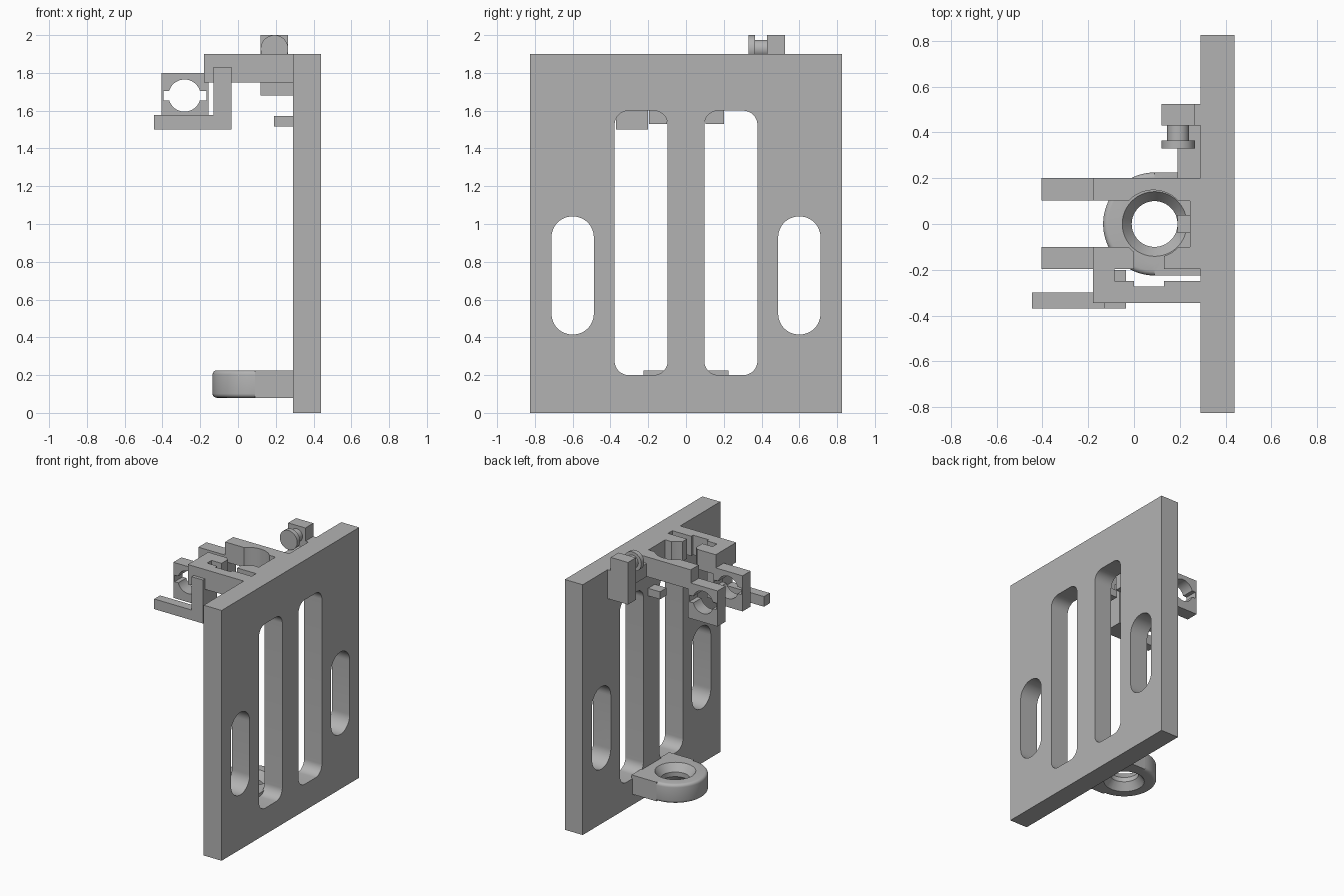
import bpy
from math import pi, radians

cube = bpy.data.objects.get("Cube")
if cube:
    bpy.data.objects.remove(cube)

grey = bpy.data.materials.new("plain_grey")
grey.use_nodes = True
grey.diffuse_color = (0.45, 0.45, 0.45, 1)
grey.node_tree.nodes["Principled BSDF"].inputs["Base Color"].default_value = (0.45, 0.45, 0.45, 1)


def finish(name):
    ob = bpy.context.object
    ob.name = name
    ob.data.materials.clear()
    ob.data.materials.append(grey)
    bpy.ops.object.transform_apply(location=True, rotation=True, scale=True)
    return ob


def box(name, x, y, z):
    ranges = (x, y, z)
    bpy.ops.mesh.primitive_cube_add(size=1, location=[(a + b) / 2 for a, b in ranges])
    bpy.context.object.scale = [b - a for a, b in ranges]
    return finish(name)


def cylinder(name, r, depth, centre, rot=(0, 0, 0), top=None):
    bpy.ops.mesh.primitive_cone_add(vertices=64, radius1=r, radius2=r if top is None else top,
                                    depth=depth, location=centre, rotation=rot)
    return finish(name)


def activate(ob):
    bpy.ops.object.select_all(action='DESELECT')
    ob.select_set(True)
    bpy.context.view_layer.objects.active = ob


def combine(ob, others, operation):
    for other in others:
        activate(ob)
        mod = ob.modifiers.new("combine", 'BOOLEAN')
        mod.operation, mod.solver, mod.object = operation, 'EXACT', other
        bpy.ops.object.modifier_apply(modifier=mod.name)
        bpy.data.objects.remove(other)
    return ob


def slot(y, z, r):
    """Rounded slot cutter running through the plate."""
    ob = box("slot_cutter", (0.2, 0.55), y, z)
    weights = ob.data.attributes.new("bevel_weight_edge", 'FLOAT', 'EDGE')
    for e in ob.data.edges:
        a, b = (ob.data.vertices[i].co for i in e.vertices)
        weights.data[e.index].value = 1.0 if abs(a.x - b.x) > 0.1 else 0.0
    mod = ob.modifiers.new("round", 'BEVEL')
    mod.limit_method, mod.width, mod.segments = 'WEIGHT', r, 12
    activate(ob)
    bpy.ops.object.modifier_apply(modifier=mod.name)
    return ob


# Upright mounting plate with four slots
plate = box("mounting_plate", (0.29, 0.44), (-0.825, 0.825), (0, 1.9))
cutters = []
for side in (-1, 1):
    for lo, hi, z, r in ((0.097, 0.378, (0.2, 1.6), 0.075), (0.488, 0.712, (0.415, 1.04), 0.11)):
        cutters.append(slot(sorted((side * lo, side * hi)), z, r))
combine(plate, cutters, 'DIFFERENCE')

# Lower ring with rounded rim, joined to the plate by a block
ring = cylinder("lower_ring", 0.225, 0.145, (0.09, 0, 0.1525))
mod = ring.modifiers.new("rim", 'BEVEL')
mod.width, mod.segments, mod.angle_limit = 0.022, 4, radians(50)
activate(ring)
bpy.ops.object.modifier_apply(modifier=mod.name)
combine(ring, [box("ring_block", (0.09, 0.3), (-0.225, 0.225), (0.08, 0.225))], 'UNION')
combine(ring, [
    cylinder("bore", 0.1, 0.4, (0.09, 0, 0.15)),
    cylinder("upper_taper", 0.1, 0.06, (0.09, 0, 0.2), top=0.145),
    cylinder("lower_taper", 0.145, 0.06, (0.09, 0, 0.105), top=0.1)], 'DIFFERENCE')

# Upper forked holder with a round seat and clearance cuts
top = (1.75, 1.9)
deep = (1.6, 2.0)
holder = box("upper_holder", (-0.18, 0.3), (-0.345, 0.2), top)
combine(holder, [
    cylinder("seat_cutter", 0.148, 0.5, (0.085, 0, 1.8)),
    box("fork_gap", (-0.3, 0.03), (-0.1, 0.103), deep),
    box("pocket", (0.1, 0.245), (-0.1, 0.1), deep),
    box("long_gap", (-0.085, 0.291), (-0.25, -0.197), deep),
    box("cross_gap", (0.0, 0.13), (-0.272, -0.05), deep)], 'DIFFERENCE')

# Pair of bearing lugs at the fork tips, each with a keyed hole
for name, y in (("rear_lug", (0.103, 0.2)), ("front_lug", (-0.197, -0.1))):
    lug = box(name, (-0.405, -0.155), y, (1.53, 1.8))
    combine(lug, [
        cylinder("hole", 0.085, 0.4, (-0.283, sum(y) / 2, 1.68), (pi / 2, 0, 0)),
        box("key", (-0.395, -0.168), (y[0] - 0.1, y[1] + 0.1), (1.655, 1.705))], 'DIFFERENCE')

# Front hanger: column and long foot
box("hanger_column", (-0.13, -0.035), (-0.37, -0.2), (1.5, 1.83))
box("hanger_foot", (-0.445, -0.035), (-0.37, -0.3), (1.5, 1.577))

# Small stop behind the seat
box("stop_tab", (0.19, 0.3), (-0.04, 0.04), (1.516, 1.573))

# Rear post with screw and its support bar
box("rear_post", (0.12, 0.265), (0.43, 0.525), (1.68, 2.0))
box("post_foot", (0.12, 0.3), (0.43, 0.525), (1.68, 1.9))
box("support_bar", (0.19, 0.3), (0.19, 0.44), (1.75, 1.85))
cylinder("screw_neck", 0.048, 0.08, (0.193, 0.395, 1.927), (pi / 2, 0, 0))
cylinder("screw_head", 0.073, 0.035, (0.193, 0.3475, 1.927), (pi / 2, 0, 0))

for ob in bpy.context.scene.objects:
    if ob.type == 'MESH':
        activate(ob)
        bpy.ops.object.shade_smooth_by_angle(angle=radians(30))
